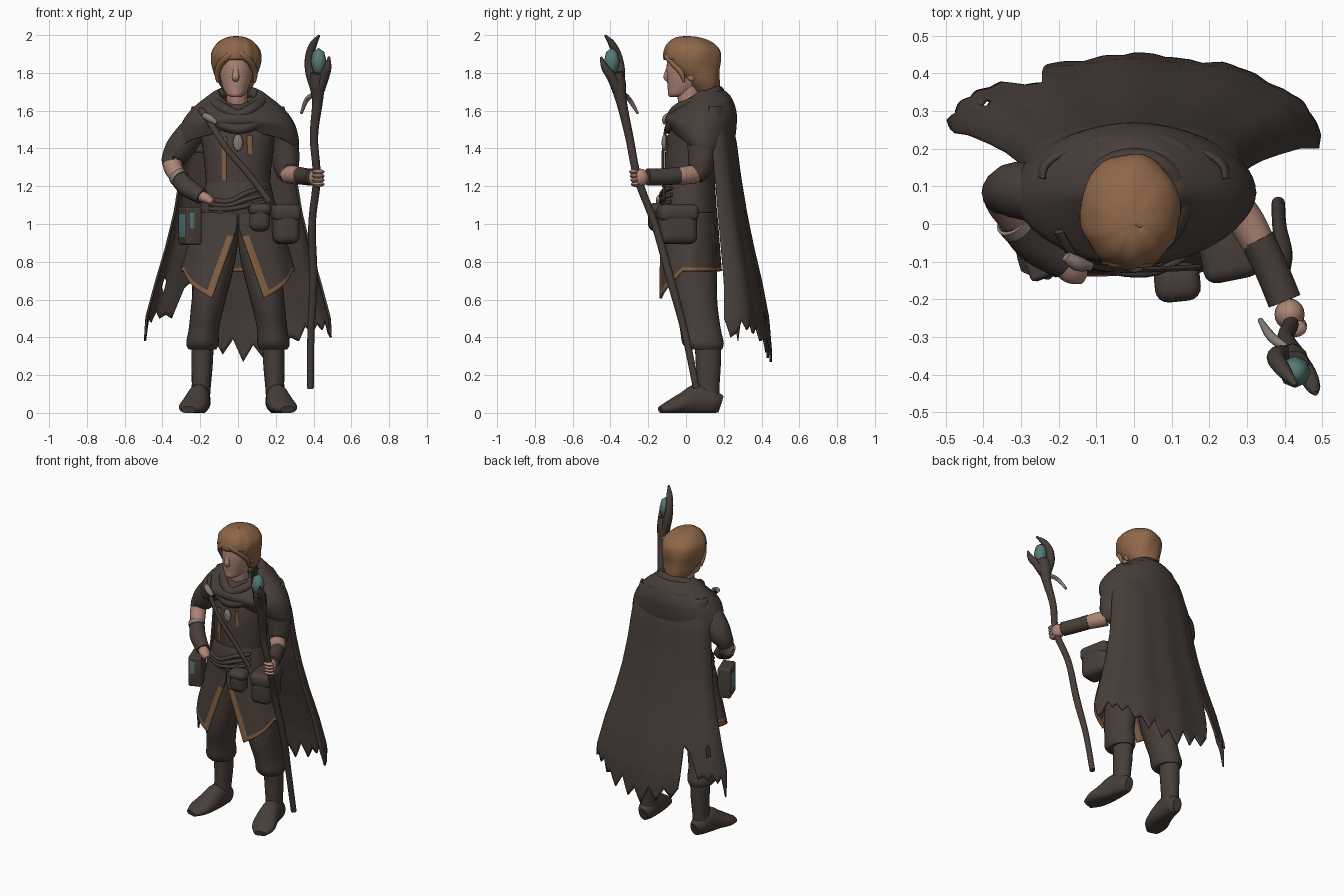
import bpy, bmesh, math
from mathutils import Vector, Matrix


def material(name, rgb):
    m = bpy.data.materials.new(name)
    m.diffuse_color = (*rgb, 1)
    return m


CLOTH = material("dark_cloth", (.064, .048, .041))
HAIR = material("hair_brown", (.27, .135, .065))
TRIM = material("tan_trim", (.23, .115, .055))
SKIN = material("skin", (.42, .235, .18))
TEAL = material("teal_crystal", (.09, .20, .18))
GREY = material("worn_metal", (.25, .20, .18))
Z = Vector((0, 0, 1))


def finish(bm, name, mats, thick=0):
    bmesh.ops.recalc_face_normals(bm, faces=bm.faces)
    me = bpy.data.meshes.new(name)
    bm.to_mesh(me)
    bm.free()
    for m in mats:
        me.materials.append(m)
    ob = bpy.data.objects.new(name, me)
    bpy.context.collection.objects.link(ob)
    if thick:
        s = ob.modifiers.new("thickness", 'SOLIDIFY')
        s.thickness, s.offset = thick, 0
    return ob


def smooth_path(pts, closed, sub):
    """Catmull-Rom through points of (x, y, z, r1, r2)."""
    n, out = len(pts), []
    get = (lambda i: pts[i % n]) if closed else (lambda i: pts[max(0, min(n - 1, i))])
    for i in range(n if closed else n - 1):
        a, b, c, d = (get(i + k) for k in (-1, 0, 1, 2))
        for s in range(sub):
            t = s / sub
            out.append([.5 * (2*q + (r - p)*t + (2*p - 5*q + 4*r - w)*t*t + (3*q - p - 3*r + w)*t**3)
                        for p, q, r, w in zip(a, b, c, d)])
    return out if closed else out + [list(pts[-1])]


def tube(name, pts, mat, n=16, sub=4, closed=False, axis=None, caps=True, thick=0, floor=False):
    """Skin elliptical rings along a smooth path; axis fixes the ring normal."""
    pts = [p if len(p) == 5 else (*p, p[3]) for p in pts]
    path = smooth_path(pts, closed, sub)
    P = [Vector(p[:3]) for p in path]
    span = (P[-1] - P[0]).normalized()
    ref = Vector((0, 1, 0)) if abs(span.z) > .5 and not closed else Z
    bm, rings, m = bmesh.new(), [], len(P)
    for i, p in enumerate(path):
        nxt, prv = (P[(i+1) % m], P[i-1]) if closed else (P[min(i+1, m-1)], P[max(i-1, 0)])
        t = axis or (nxt - prv).normalized()
        side = ref.cross(t).normalized()
        up = t.cross(side)
        ring = []
        for k in range(n):
            a = math.tau * k / n
            co = P[i] + side * p[3] * math.cos(a) + up * p[4] * math.sin(a)
            if floor:
                co.z = max(co.z, 0)
            ring.append(bm.verts.new(co))
        rings.append(ring)
    for i in range(m if closed else m - 1):
        A, B = rings[i], rings[(i + 1) % m]
        for k in range(n):
            bm.faces.new((A[k], A[(k+1) % n], B[(k+1) % n], B[k]))
    if caps and not closed:
        bm.faces.new(rings[0])
        bm.faces.new(rings[-1])
    return finish(bm, name, [mat], thick)


def loft(name, pts, mat, n=40, **kw):
    return tube(name, pts, mat, n, axis=Z, **kw)


def sheet(name, fn, nu, nv, mats, pick, thick):
    """Grid surface; pick gives each face a material index, or None for a hole."""
    bm = bmesh.new()
    g = [[bm.verts.new(fn(i / nu, j / nv)) for j in range(nv + 1)] for i in range(nu + 1)]
    for i in range(nu):
        for j in range(nv):
            k = pick(i, j)
            if k is not None:
                bm.faces.new((g[i][j], g[i+1][j], g[i+1][j+1], g[i][j+1])).material_index = k
    return finish(bm, name, mats, thick)


def box(name, loc, size, mat, turn=0, bevel=.03):
    bm = bmesh.new()
    bmesh.ops.create_cube(bm, size=1)
    bmesh.ops.scale(bm, vec=size, verts=bm.verts)
    bmesh.ops.bevel(bm, geom=bm.edges[:], offset=bevel, segments=4, profile=.5, affect='EDGES')
    bmesh.ops.transform(bm, matrix=Matrix.Translation(loc) @ Matrix.Rotation(turn, 4, 'Z'), verts=bm.verts)
    return finish(bm, name, [mat])


def ball(name, loc, size, mat, seg=20):
    bm = bmesh.new()
    bmesh.ops.create_uvsphere(bm, u_segments=seg, v_segments=max(4, seg // 2), radius=1,
                              matrix=Matrix.Translation(loc) @ Matrix.Diagonal((*size, 1)))
    return finish(bm, name, [mat])


def table(t, keys):
    f = max(0, min(.9999, t)) * (len(keys) - 1)
    i = int(f)
    return keys[i] + (keys[i+1] - keys[i]) * (f - i)


# legs and boots
for s, side in ((-1, "right"), (1, "left")):
    loft(side + "_trouser", [(s*.09, .05, 1.0, .10, .11), (s*.12, .05, .8, .105, .115), (s*.155, .05, .6, .09, .115),
         (s*.18, .075, .45, .08, .108), (s*.188, .09, .37, .086, .11), (s*.188, .1, .335, .072, .09)], CLOTH, 28)
    loft(side + "_boot_shaft", [(s*.188, .115, .38, .06, .07), (s*.19, .118, .25, .056, .066),
         (s*.195, .115, .13, .05, .062), (s*.2, .115, .04, .05, .065)], CLOTH, 24)
    tube(side + "_boot_foot", [(s*.195, .185, .045, .03, .045), (s*.197, .15, .055, .052, .06), (s*.207, .07, .07, .06, .085),
         (s*.222, -.01, .05, .072, .06), (s*.245, -.08, .03, .072, .038), (s*.262, -.135, .015, .04, .02)],
         CLOTH, 24, floor=True)

# tunic body
loft("tunic_body", [(0, .06, 1.62, .12, .09), (0, .055, 1.52, .2, .135), (0, .04, 1.38, .185, .15),
     (0, .02, 1.18, .17, .13), (0, .02, 1.04, .205, .14)], CLOTH)
loft("waist_sash", [(0, .02, 1.22, .172, .133), (0, .015, 1.16, .185, .142), (0, .015, 1.08, .203, .148),
     (0, .02, 1.03, .206, .14)], CLOTH)
for k in range(3):
    tube("sash_fold", [(-.15, -.08, 1.13 - k*.025, .012), (-.05, -.122, 1.12 - k*.02, .014),
         (.06, -.124, 1.17 - k*.035, .013), (.15, -.075, 1.19 - k*.035, .01)], CLOTH, 10)


# split skirt of the tunic, trimmed along its edges
def skirt(u, v):
    away = min(u, 1 - u) * math.tau
    z = 1.06 - v * (1.06 - (.605 + .145 * min(1, away / 1.15)))
    rx, ry = .21 + (1.06 - z) * .27, .14 + (1.06 - z) * .07
    start = math.asin(min(.9, (.004 + max(0, .98 - z) * .36) / rx))
    phi = start + u * (math.tau - 2 * start)
    ripple = 1 + .015 * v * math.cos(phi * 8)
    return rx * math.sin(phi) * ripple, .02 - ry * math.cos(phi) * ripple, z


sheet("tunic_skirt", skirt, 120, 36, [CLOTH, TRIM],
      lambda i, j: int(j >= 34 or (j > 9 and not 3 <= i < 117)), .012)

# chest trim, brooch and shoulder strap
tube("chest_trim_right", [(-.072, -.102, 1.46, .014, .006), (-.072, -.099, 1.36, .014, .006),
                          (-.07, -.097, 1.23, .014, .006)], TRIM, 8)
tube("chest_trim_left", [(.062, -.104, 1.47, .014, .006), (.064, -.101, 1.37, .014, .006)], TRIM, 8)
ball("brooch", (0, -.115, 1.43), (.026, .014, .045), GREY)
tube("shoulder_strap", [(-.2, -.02, 1.61, .016, .008), (-.15, -.095, 1.54, .016, .008), (-.06, -.12, 1.4, .016, .008),
     (.06, -.12, 1.26, .016, .008), (.165, -.115, 1.12, .016, .008)], CLOTH, 10)
tube("strap_buckle", [(-.18, -.085, 1.575, .016), (-.15, -.105, 1.56, .02), (-.115, -.112, 1.535, .012)], GREY, 10)

# shoulder mantle, pulled down at the throat and up at the chest
mantle = loft("shoulder_mantle", [(0, .06, 1.62, .085, .085), (0, .08, 1.70, .105, .105), (0, .08, 1.675, .155, .15),
              (0, .08, 1.60, .245, .18), (0, .08, 1.52, .298, .182), (0, .085, 1.43, .318, .165),
              (0, .085, 1.38, .31, .15)], CLOTH, 56, caps=False, thick=.012)
for v in mantle.data.vertices:
    f = max(0, min(1, (.08 - v.co.y) / .15))
    v.co.z += f * .085 * (1.55 - v.co.z) / .13
for w, y0, y1, z0, z1, r in ((.125, -.07, .17, 1.575, 1.70, .03), (.18, -.082, .215, 1.505, 1.64, .032)):
    ym = (y0 + y1) / 2
    tube("hood_roll", [(w, ym, (z0 + z1)/2 + .01, r), (w*.7, y1 - .03, z1 - .01, r), (0, y1, z1, r*1.1),
         (-w*.7, y1 - .03, z1 - .01, r), (-w, ym, (z0 + z1)/2 + .01, r), (-w*.6, y0 + .03, z0 + .035, r),
         (0, y0, z0, r), (w*.6, y0 + .03, z0 + .035, r)], CLOTH, 14, closed=True)

# ragged cape with a small tear
HEM = [.56, .38, .52, .48, .54, .50, .52, .50, .66, .70, .42, .35, .40, .31, .39, .27, .36, .29, .41,
       .32, .40, .38, .46, .42, .47, .44, .49, .42, .40, .5]


def cape(u, v):
    a = (u - .5) * math.pi
    z = 1.62 + (table(u, HEM) - 1.62) * v
    t = (1.62 - z) / 1.3
    w = table(t, [.24, .285, .305, .335, .38, .435, .485, .5])
    back = table(t, [.215, .262, .285, .315, .352, .395, .43, .445])
    edge = .12 + .08 * min(1, t * 1.4) + (.05 * t if a < 0 else 0) * math.sin(a) ** 2
    fold = .005 * t * math.cos(a * 11)
    return w * math.sin(a), edge + (back - edge) * math.cos(a) ** .8 + fold, z


sheet("ragged_cape", cape, 116, 36, [CLOTH], lambda i, j: None if 15 <= i <= 18 and 30 <= j <= 31 else 0, .012)

# head, nose, ears and neck
loft("neck", [(0, .05, 1.56, .065, .065), (-.005, .02, 1.65, .056, .062), (-.008, .02, 1.74, .06, .07)], SKIN, 20)
loft("face", [(-.012, -.065, 1.672, .02, .02), (-.012, -.035, 1.685, .048, .06), (-.012, -.012, 1.72, .068, .085),
     (-.01, .005, 1.77, .083, .106), (-.01, .015, 1.83, .09, .118), (-.01, .025, 1.9, .088, .115),
     (-.01, .03, 1.95, .05, .07)], SKIN, 32)
tube("nose", [(-.012, -.088, 1.835, .014, .012), (-.012, -.098, 1.80, .016, .015), (-.012, -.104, 1.776, .019, .015),
              (-.012, -.09, 1.758, .014, .01)], SKIN, 12)
for s in (-1, 1):
    ball("ear", (-.01 + s*.09, .03, 1.79), (.014, .025, .035), SKIN, 12)

# hair cap, cut away around the face, with locks over the brow
hair = loft("hair", [(-.005, .11, 1.70, .06, .06), (-.008, .09, 1.75, .09, .082), (-.01, .05, 1.81, .114, .124),
            (-.01, .035, 1.87, .127, .146), (-.01, .032, 1.92, .122, .14), (-.01, .022, 1.96, .09, .108),
            (-.01, .01, 1.982, .05, .06), (-.01, .005, 1.988, .015, .02)], HAIR, 48, thick=.012)
bm = bmesh.new()
bm.from_mesh(hair.data)
bmesh.ops.delete(bm, geom=[f for f in bm.faces for c in [f.calc_center_median()]
                           if c.y < .0 and c.z < (1.865 if abs(c.x + .01) < .088 else 1.77)], context='FACES')
for v in bm.verts:
    a = math.atan2(v.co.x, v.co.y)
    v.co.x *= 1 + .015 * math.sin(a * 7 + v.co.z * 30)
    v.co.y += .003 * math.sin(a * 9 + v.co.z * 20)
bm.to_mesh(hair.data)
bm.free()
for s in (-1, 1):
    tube("brow_lock", [(-.01, -.09, 1.92, .018), (-.01 + s*.04, -.098, 1.89, .02), (-.01 + s*.08, -.065, 1.85, .018),
         (-.01 + s*.1, -.025, 1.80, .015), (-.01 + s*.098, -.01, 1.75, .006)], HAIR, 10)

# right arm, hand resting on the sash
tube("right_sleeve", [(-.2, .06, 1.53, .07), (-.265, .08, 1.46, .075), (-.315, .09, 1.39, .075), (-.345, .085, 1.345, .06),
                      (-.345, .075, 1.32, .055)], CLOTH)
tube("right_forearm", [(-.345, .085, 1.35, .05), (-.345, .06, 1.30, .05), (-.305, .0, 1.235, .043)], SKIN)
tube("right_bracer", [(-.32, .015, 1.25, .046), (-.27, -.05, 1.195, .05), (-.19, -.105, 1.145, .042)], CLOTH)
tube("bracer_band", [(-.323, .01, 1.255, .049), (-.307, -.007, 1.238, .05)], GREY)
tube("right_hand", [(-.2, -.1, 1.15, .03), (-.165, -.125, 1.135, .034, .026), (-.135, -.14, 1.115, .022, .016)], SKIN)

# left arm, reaching forward to the staff
tube("left_sleeve", [(.2, .06, 1.52, .07), (.235, .08, 1.45, .075), (.25, .085, 1.37, .075), (.258, .07, 1.29, .064),
                     (.27, .045, 1.258, .05)], CLOTH)
tube("left_forearm", [(.265, .05, 1.265, .05), (.305, -.005, 1.258, .048), (.35, -.09, 1.252, .04)], SKIN)
tube("left_bracer", [(.327, -.04, 1.256, .046), (.365, -.12, 1.25, .045), (.40, -.205, 1.25, .045)], CLOTH)
ball("left_hand", (.413, -.24, 1.245), (.04, .042, .048), SKIN)
for k in range(4):
    ball("left_finger", (.425, -.268 - k*.003, 1.21 + k*.022), (.034, .024, .014), SKIN, 12)

# staff, forked head, crystal and twig
tube("staff", [(.383, .055, .13, .018), (.386, -.005, .42, .019), (.399, -.08, .7, .022), (.392, -.165, 1.0, .02),
     (.417, -.255, 1.24, .021), (.402, -.3, 1.46, .022), (.42, -.34, 1.64, .028), (.42, -.36, 1.74, .042),
     (.425, -.375, 1.8, .04)], CLOTH, 12, sub=5)
tube("staff_long_horn", [(.415, -.355, 1.71, .03), (.385, -.35, 1.80, .028), (.378, -.36, 1.88, .024),
     (.398, -.39, 1.95, .02), (.43, -.428, 1.998, .006)], CLOTH, 12)
tube("staff_short_horn", [(.43, -.36, 1.71, .03), (.457, -.395, 1.78, .026), (.475, -.43, 1.83, .02),
     (.482, -.45, 1.885, .006)], CLOTH, 12)
ball("staff_crystal", (.427, -.393, 1.86), (.042, .042, .072), TEAL, 8)
tube("staff_twig", [(.41, -.335, 1.69, .012), (.365, -.3, 1.66, .013), (.335, -.255, 1.585, .007)], GREY, 8)

# belt pouches on the left hip
for name, loc, size, turn in (("small_pouch", (.115, -.155, 1.035), (.11, .09, .15), .1),
                              ("hip_bag", (.245, -.045, 1.0), (.14, .2, .21), .2)):
    box(name, loc, size, CLOTH, turn, .04)
    box(name + "_flap", (loc[0], loc[1], loc[2] + size[2]*.28), (size[0] + .012, size[1] + .012, size[2]*.45), CLOTH, turn, .035)

# book-like case with teal panes on the right hip
box("hip_case", (-.255, -.075, .99), (.085, .14, .2), CLOTH, .35, .012)
turn = Matrix.Rotation(.35, 3, 'Z')
for off, size in (((-.042, 0, -.01), (.006, .09, .12)), ((-.015, -.069, .02), (.03, .006, .09))):
    box("case_pane", Vector((-.255, -.075, 1.0)) + turn @ Vector(off), size, TEAL, .35, .002)

# smooth shading
for ob in bpy.data.objects:
    ob.select_set(True)
    bpy.context.view_layer.objects.active = ob
bpy.ops.object.shade_smooth_by_angle(angle=math.radians(45))
